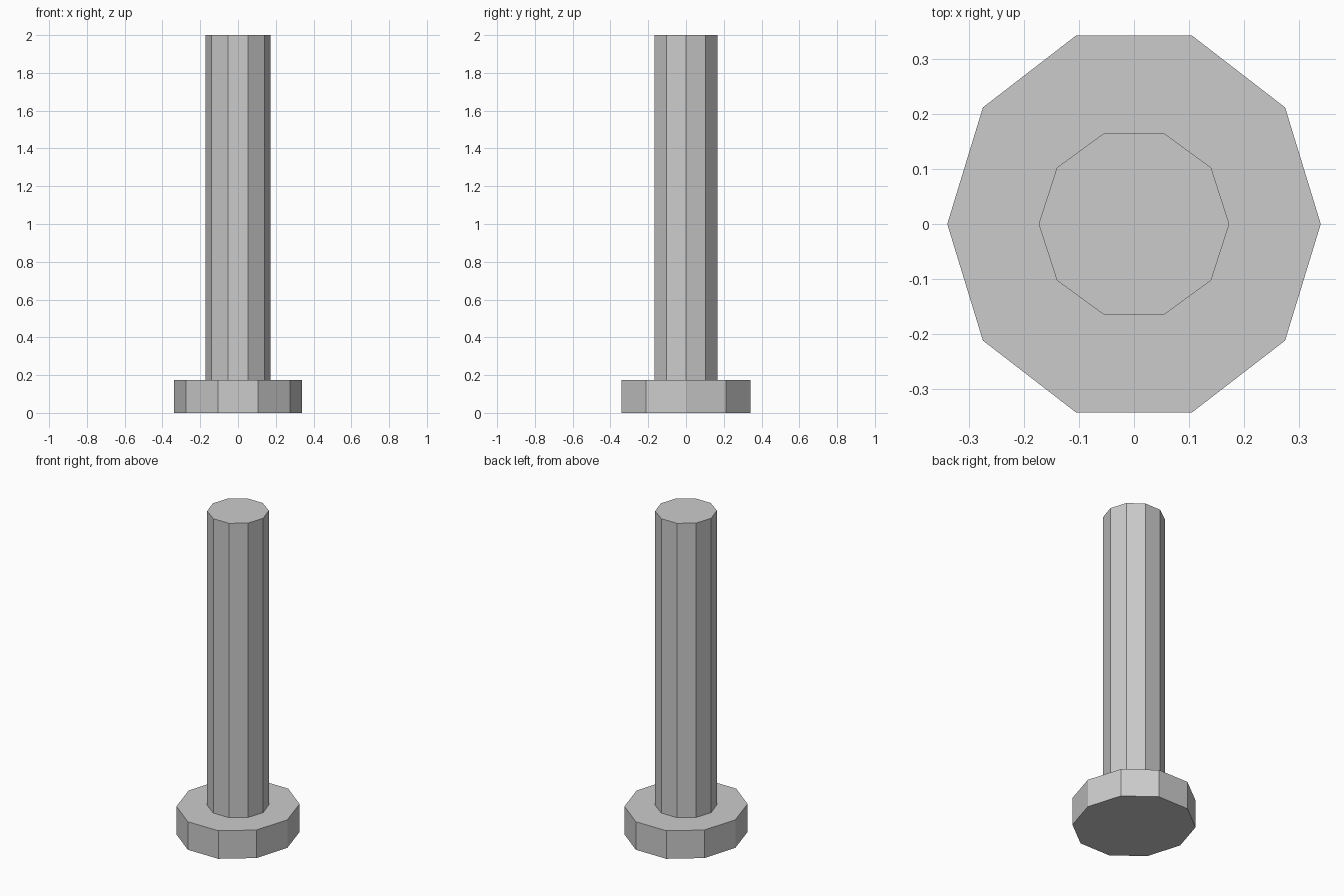
import bpy, bmesh, math
from mathutils import Matrix

if "Cube" in bpy.data.objects:
    bpy.data.objects.remove(bpy.data.objects["Cube"])

SIDES = 10


def prism(name, rx, ry, z0, z1):
    """Ten-sided flat-shaded prism with corners on the x axis."""
    mesh = bpy.data.meshes.new(name)
    bm = bmesh.new()
    bmesh.ops.create_cone(bm, cap_ends=True, segments=SIDES,
                          radius1=1, radius2=1, depth=1)
    place = (Matrix.Translation((0, 0, (z0 + z1) / 2))
             @ Matrix.Diagonal((rx, ry, z1 - z0, 1))
             @ Matrix.Rotation(math.pi / 2, 4, 'Z'))
    bm.transform(place)
    bm.to_mesh(mesh)
    bm.free()
    obj = bpy.data.objects.new(name, mesh)
    bpy.context.collection.objects.link(obj)
    return obj


# Wide foot disc
prism("base_flange", 0.339, 0.36, 0.0, 0.174)
# Upright shaft standing on the disc
prism("shaft", 0.173, 0.174, 0.174, 2.0)
